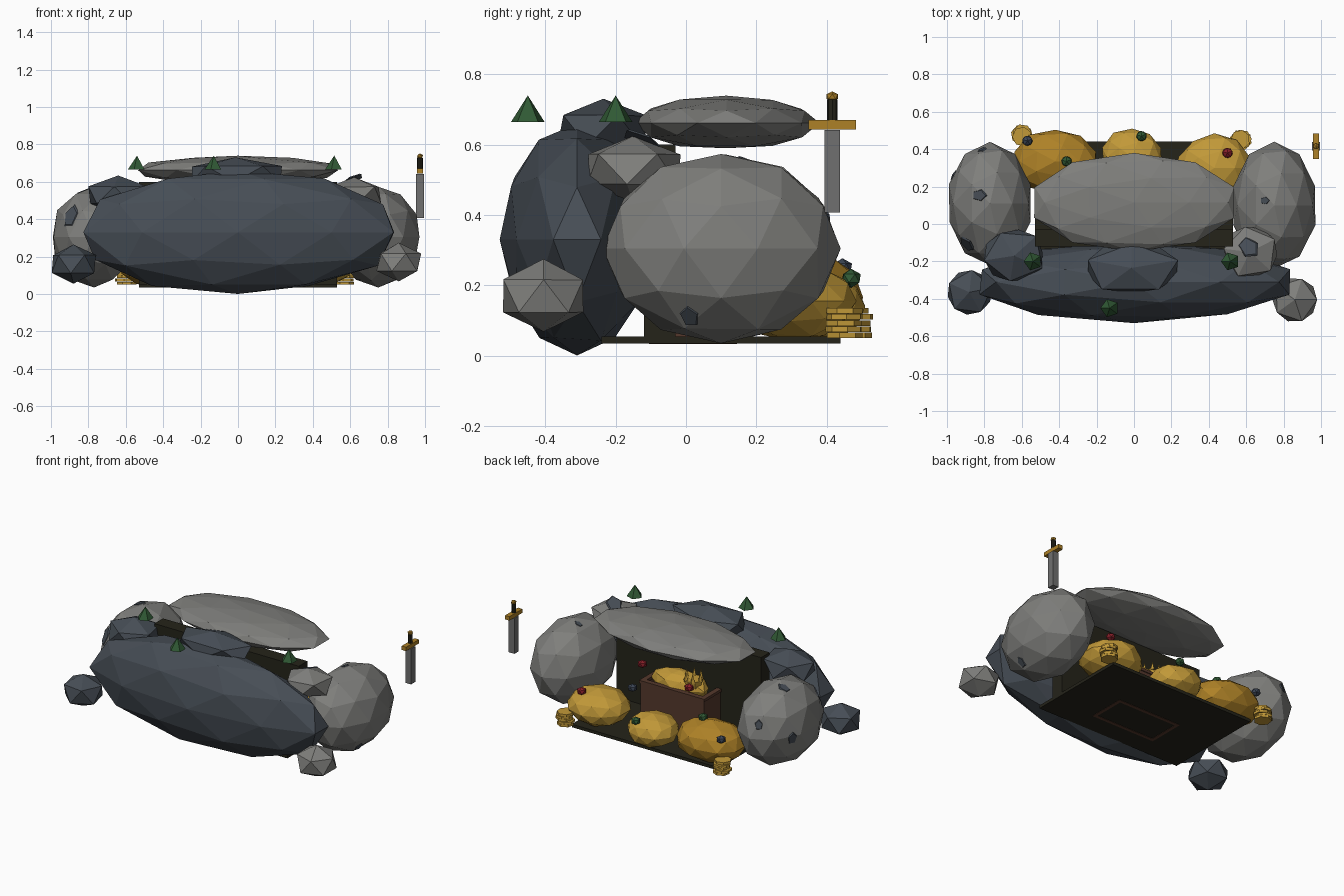
import bpy
import bmesh
import math
import random
from mathutils import Vector, Matrix

random.seed(4)
if "Cube" in bpy.data.objects:
    bpy.data.objects.remove(bpy.data.objects["Cube"])


def material(name, r, g, b):
    m = bpy.data.materials.new(name)
    m.use_nodes = True
    m.diffuse_color = (r, g, b, 1)
    m.node_tree.nodes["Principled BSDF"].inputs["Base Color"].default_value = (r, g, b, 1)
    return m


GREY = material("grey stone", .21, .21, .20)
SLATE = material("slate stone", .062, .075, .092)
GOLD = material("bright gold", .54, .32, .04)
OLD_GOLD = material("deep gold", .42, .22, .02)
GREEN = material("leaf green", .03, .10, .035)
RED = material("ruby red", .24, .014, .022)
BLUE = material("dull blue", .045, .06, .09)
DARK = material("cave dark", .018, .017, .010)
WOOD = material("chest brown", .09, .04, .025)
STEEL = material("steel", .16, .16, .16)


def finish(name, bm, mat):
    me = bpy.data.meshes.new(name)
    bm.to_mesh(me)
    bm.free()
    me.materials.append(mat)
    ob = bpy.data.objects.new(name, me)
    bpy.context.collection.objects.link(ob)
    return ob


def stone(name, mat, centre, radii, detail=1, rough=0.0, turn=0.0, floor=None):
    """Faceted ball fitted to its half extents, optionally with a flat underside."""
    bm = bmesh.new()
    bmesh.ops.create_icosphere(bm, subdivisions=detail, radius=1,
                               matrix=Matrix.Rotation(turn, 4, 'Z'))
    for v in bm.verts:
        v.co *= 1 + random.uniform(-rough, rough)
    for i in range(3):
        size = max(abs(v.co[i]) for v in bm.verts)
        for v in bm.verts:
            v.co[i] = v.co[i] / size * radii[i] + centre[i]
    if floor is not None:
        for v in bm.verts:
            v.co.z = max(v.co.z, floor)
    return finish(name, bm, mat)


def box(name, mat, centre, size):
    bm = bmesh.new()
    bmesh.ops.create_cube(bm, size=1, matrix=Matrix.Translation(centre) @ Matrix.Diagonal((*size, 1)))
    return finish(name, bm, mat)


def cone(name, mat, base, r1, r2, height, sides, turn=0.0):
    bm = bmesh.new()
    place = Matrix.Translation(Vector(base) + Vector((0, 0, height / 2)))
    bmesh.ops.create_cone(bm, cap_ends=True, segments=sides, radius1=r1, radius2=r2,
                          depth=height, matrix=place @ Matrix.Rotation(turn, 4, 'Z'))
    return finish(name, bm, mat)


def patch(name, host, direction, size):
    """Thin slate chip lying on the facet of a rock that faces a direction."""
    pts = [v.co for v in host.data.vertices]
    mid = sum(pts, Vector()) / len(pts)
    ray = Vector(direction).normalized()
    hit, spot, normal, _ = host.ray_cast(mid + ray * 2, -ray)
    if not hit:
        return
    place = Matrix.Translation(spot) @ normal.to_track_quat('Z', 'Y').to_matrix().to_4x4()
    bm = bmesh.new()
    bmesh.ops.create_cone(bm, cap_ends=True, segments=5, radius1=size, radius2=size * .85,
                          depth=.008, matrix=place @ Matrix.Diagonal((.75, 1, 1, 1)))
    finish(name, bm, SLATE)


# Main boulders
stone("back_boulder", SLATE, (0, -.31, .33), (.835, .22, .33), 2, .02)
left_boulder = stone("left_boulder", GREY, (.75, .1, .305), (.22, .34, .27), 2, .01)
right_boulder = stone("right_boulder", GREY, (-.77, .11, .305), (.22, .33, .27), 2, .01)
stone("roof_slab", GREY, (0, .115, .662), (.535, .265, .078), 2, .01, floor=.59)

# Smaller rocks on top and at the ends
stone("top_rock", SLATE, (-.015, -.235, .64), (.25, .13, .1), 1, .05, .3)
stone("right_upper_rock", SLATE, (-.64, -.17, .53), (.16, .14, .105), 1, .06, .8)
left_upper = stone("left_upper_rock", GREY, (.62, -.15, .53), (.145, .135, .095), 1, .05, .5)
stone("right_end_rock", SLATE, (-.88, -.365, .16), (.12, .12, .105), 1, .02, .2)
stone("left_end_rock", GREY, (.86, -.405, .17), (.12, .115, .105), 1, .02)

# Slate chips on the grey rocks
for d, s in (((-.2, .15, .85), .045), ((-.15, 1, .3), .035),
             ((-.9, .7, -.07), .045), ((-.45, -.8, .4), .07)):
    patch("right_boulder_chip", right_boulder, d, s)
for d, s in (((-.2, .1, 1), .03), ((.5, -.35, -.75), .04)):
    patch("left_boulder_chip", left_boulder, d, s)
patch("left_upper_chip", left_upper, (-.1, .3, 1), .07)

# Cave floor and back wall
box("cave_floor", DARK, (0, .1, .045), (1.06, .68, .02))
box("cave_wall", DARK, (0, -.075, .325), (1.06, .09, .55))

# Open chest: four plank walls around a heap
for s in (-1, 1):
    box("chest_side", WOOD, (s * .222, .02, .167), (.022, .25, .268))
    box("chest_long_wall", WOOD, (0, .02 + s * .114, .167), (.43, .022, .268))
    box("chest_end_rim", WOOD, (s * .222, .02, .305), (.034, .262, .018))
    box("chest_long_rim", WOOD, (0, .02 + s * .114, .305), (.46, .034, .018))
stone("chest_gold", GOLD, (.02, .03, .31), (.2, .1, .085), 2, .05)

# Crown on the chest
CROWN = (-.09, .05)
cone("crown_band", GOLD, (*CROWN, .33), .055, .06, .045, 8)
for i in range(6):
    a = i * math.tau / 6
    cone("crown_point", GOLD, (CROWN[0] + .05 * math.cos(a), CROWN[1] + .05 * math.sin(a), .37),
         .016, 0, .06, 4)

# Gold heaps
stone("left_gold_heap", GOLD, (.43, .3, .155), (.195, .185, .115), 2, .04)
stone("middle_gold_heap", GOLD, (-.01, .36, .14), (.16, .15, .1), 2, .04)
stone("right_gold_heap", OLD_GOLD, (-.42, .335, .165), (.22, .175, .135), 2, .04)

# Coin stacks
for x, y in ((.57, .445), (-.6, .475)):
    for i in range(5):
        cone("coin", GOLD, (x + random.uniform(-.008, .008), y + random.uniform(-.008, .008),
             .05 + i * .0175), .053, .053, .0155, 7, i * .4)

# Gems
for mat, spot in ((RED, (.5, .38, .26)), (GREEN, (.04, .47, .22)), (GREEN, (-.36, .335, .3)),
                  (BLUE, (-.57, .445, .25)), (RED, (.25, .1, .4)), (BLUE, (.35, .06, .2)),
                  (RED, (-.1, .11, .34))):
    stone("gem", mat, spot, (.027, .027, .027), 1, 0, .4)

# Grass tufts
for x, y in ((-.54, -.2), (.515, -.2), (-.13, -.45)):
    cone("grass_tuft", GREEN, (x, y, .665), .05, 0, .075, 5, math.pi / 2)

# Sword
SX, SY = .973, .416
box("sword_blade", STEEL, (SX, SY, .525), (.042, .045, .235))
box("sword_guard", OLD_GOLD, (SX, SY, .657), (.032, .135, .026))
cone("sword_grip", DARK, (SX, SY, .67), .015, .015, .058, 8)
stone("sword_pommel", OLD_GOLD, (SX, SY, .737), (.016, .016, .015), 1)
